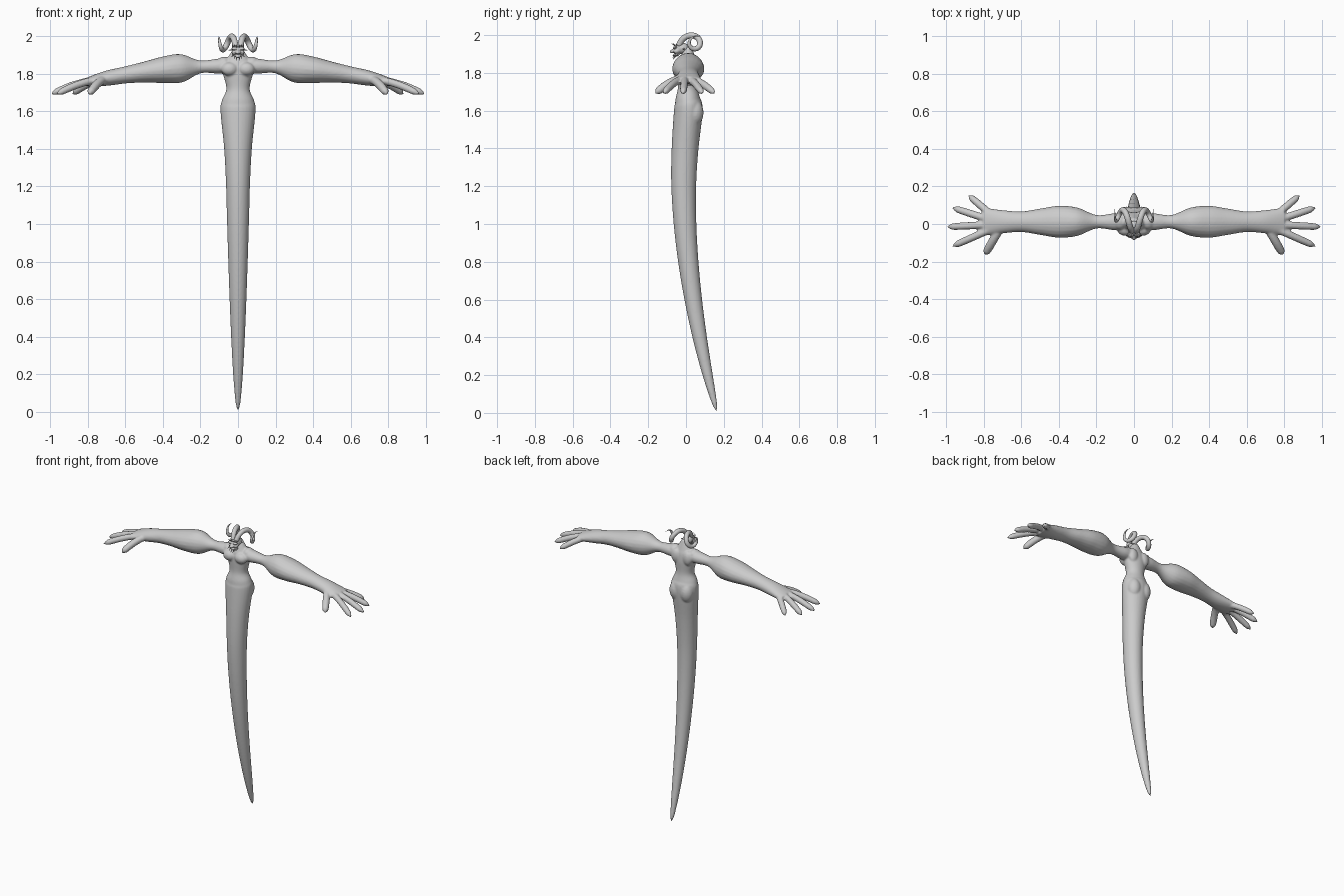
import bpy, bmesh, math
from mathutils import Vector, Matrix

cube = bpy.data.objects.get("Cube")
if cube:
    bpy.data.objects.remove(cube, do_unlink=True)

stone = bpy.data.materials.new("light_grey")
stone.use_nodes = True
grey = (0.6, 0.6, 0.6, 1)
stone.diffuse_color = grey
stone.node_tree.nodes["Principled BSDF"].inputs["Base Color"].default_value = grey


def smooth_rows(rows, steps):
    """Catmull-Rom interpolation through rows of numbers."""
    rows = [Vector(row) for row in rows]
    result = []
    for i in range(len(rows) - 1):
        before, start = rows[max(i - 1, 0)], rows[i]
        end, after = rows[i + 1], rows[min(i + 2, len(rows) - 1)]
        for k in range(steps):
            t = k / steps
            result.append(start + ((end - before) * t
                          + (2 * before - 5 * start + 4 * end - after) * t * t
                          + (3 * start - before - 3 * end + after) * t ** 3) / 2)
    return result + [rows[-1]]


def tube(bm, rows, side, steps=4, sides=16):
    """Loft ellipses along rows of x, y, z, side radius, cross radius."""
    rows = smooth_rows(rows, steps)
    path = [Vector(row[:3]) for row in rows]
    u = Vector(side)
    rings = []
    for i, row in enumerate(rows):
        tangent = (path[min(i + 1, len(path) - 1)] - path[max(i - 1, 0)]).normalized()
        u = (u - tangent * u.dot(tangent)).normalized()
        v = tangent.cross(u)
        ring = []
        for k in range(sides):
            angle = math.tau * k / sides
            offset = (u * math.cos(angle) * max(row[3], 0.001)
                      + v * math.sin(angle) * max(row[4], 0.001))
            ring.append(bm.verts.new(path[i] + offset))
        rings.append(ring)
    for low, high in zip(rings, rings[1:]):
        for k in range(sides):
            following = (k + 1) % sides
            bm.faces.new((low[k], low[following], high[following], high[k]))
    bm.faces.new(rings[0][::-1])
    bm.faces.new(rings[-1])


def spike(bm, base, tip, radius):
    """A straight pointed tuft."""
    tube(bm, [(*base, radius, radius), (*tip, 0, 0)], (1, 0, 0), sides=8)


def ball(bm, center, radii, tilt=0):
    """An ellipsoid tilted about the side-to-side axis."""
    matrix = (Matrix.Translation(center) @ Matrix.Rotation(tilt, 4, 'X')
              @ Matrix.Diagonal((*radii, 1)))
    bmesh.ops.create_uvsphere(bm, u_segments=20, v_segments=12, radius=1, matrix=matrix)


def mirrored(bm):
    """Copy everything built so far to the other side."""
    copy = bmesh.ops.duplicate(bm, geom=bm.verts[:] + bm.edges[:] + bm.faces[:])["geom"]
    for item in copy:
        if isinstance(item, bmesh.types.BMVert):
            item.co.x *= -1


def finish(name, bm, voxel=None):
    """Make the object and, given a voxel size, fuse its overlapping forms."""
    bmesh.ops.recalc_face_normals(bm, faces=bm.faces[:])
    mesh = bpy.data.meshes.new(name)
    bm.to_mesh(mesh)
    bm.free()
    mesh.materials.append(stone)
    mesh.shade_smooth()
    obj = bpy.data.objects.new(name, mesh)
    bpy.context.collection.objects.link(obj)
    if voxel:
        fuse = obj.modifiers.new("fuse", 'REMESH')
        fuse.mode = 'VOXEL'
        fuse.voxel_size = voxel
        fuse.use_smooth_shade = True
        soften = obj.modifiers.new("soften", 'SMOOTH')
        soften.factor = 0.5
        soften.iterations = 4


def arm_height(x):
    """The arm droops gently toward the hand."""
    return 1.842 - 0.135 * x * x


def finger(bm, degrees, length, radius=0.02):
    """A round-tipped finger fanning out of the palm."""
    angle = math.radians(degrees)
    palm = Vector((0.7, 0, arm_height(0.7)))
    tip = palm + Vector((math.cos(angle) * length, math.sin(angle) * length, 0))
    tip.z = 1.69
    rows = []
    for k in range(11):
        t = k / 10
        point = palm.lerp(tip, t)
        point.z += 0.015 * math.sin(math.pi * t)
        size = radius * math.sqrt(1 - t ** 10)
        rows.append((*point, size, size))
    tube(bm, rows, (0, 1, 0))


# Arms, each with a heavy forearm and a flat palm
bm = bmesh.new()
widths = (0.04, 0.045, 0.036, 0.075, 0.085, 0.07, 0.055, 0.062, 0.075)
depths = (0.035, 0.04, 0.034, 0.075, 0.07, 0.055, 0.045, 0.04, 0.025)
arm = []
for i, (width, depth) in enumerate(zip(widths, depths)):
    x = i / 10
    arm.append((x, 0.012, arm_height(x), width, depth))
tube(bm, arm, (0, 1, 0), steps=6, sides=20)

# Four spread fingers and a thumb
for degrees, length in ((40, 0.24), (18, 0.285), (-3, 0.3), (-24, 0.295)):
    finger(bm, degrees, length)
finger(bm, -60, 0.19, 0.023)

# Chest, shoulder, back and hip muscles
ball(bm, (0.045, -0.03, 1.825), (0.044, 0.033, 0.036))
ball(bm, (0.075, 0.012, 1.855), (0.036, 0.042, 0.036))
ball(bm, (0.045, 0.045, 1.83), (0.034, 0.026, 0.05))
ball(bm, (0.04, 0.045, 1.59), (0.047, 0.048, 0.07))
mirrored(bm)

# Long curved tail widening to the hips, then waist, ribs and neck
torso = []
for i in range(13):
    z = 1.6 * (i / 12) ** 1.5
    y = 0.127 * abs(1.2 - z) ** 1.8 - 0.012
    hip = 0.02 * math.exp(-((z - 1.6) / 0.17) ** 2)
    torso.append((0, y, z, 0.058 * math.sqrt(z) + hip, 0.06 * math.sqrt(z)))
for z, width, depth in ((1.66, 0.085, 0.066), (1.72, 0.062, 0.053), (1.8, 0.08, 0.055),
                        (1.85, 0.085, 0.05), (1.88, 0.06, 0.04), (1.94, 0.02, 0.02)):
    torso.append((0, 0.01, z, width, depth))
tube(bm, torso, (1, 0, 0), steps=6, sides=28)
finish("body_with_arms_and_tail", bm, 0.006)

# Head with brows, cheeks, ears, muzzle and jaw
bm = bmesh.new()
ball(bm, (0.02, -0.058, 1.935), (0.016, 0.012, 0.007), 0.3)
ball(bm, (0.02, -0.05, 1.915), (0.014, 0.016, 0.014))
spike(bm, (0.02, -0.02, 1.93), (0.055, -0.005, 1.925), 0.008)
mirrored(bm)
ball(bm, (0, -0.022, 1.93), (0.033, 0.04, 0.03))
ball(bm, (0, -0.06, 1.918), (0.017, 0.027, 0.012), 0.3)
ball(bm, (0, -0.05, 1.897), (0.016, 0.022, 0.01), 0.4)
finish("head", bm, 0.0025)

# Pointed tufts on chin and brow
bm = bmesh.new()
for i in range(3):
    x = 0.006 + i / 100
    spike(bm, (x, -0.045, 1.9), (x * 1.3, -0.07, 1.87 + i / 100), 0.007)
    spike(bm, (x, -0.05, 1.94), (x * 1.2, -0.08 + x / 2, 1.955), 0.006)
mirrored(bm)
finish("face_tufts", bm)

# Horns curling over the back, under and up again to flared tips
bm = bmesh.new()
horn = []
for i in range(21):
    t = i / 20
    angle = math.radians(185 - 495 * t)
    curl = 0.023 + 0.06 * (1 - t) ** 5 + 0.03 * t ** 6
    size = 0.016 * (1 - t ** 3)
    horn.append((0.012 + 0.09 * math.sin(t * math.pi / 2),
                 0.045 + curl * math.cos(angle),
                 1.952 + curl * math.sin(angle), size, size))
tube(bm, horn, (1, 0, 0))
mirrored(bm)
finish("horns", bm)
